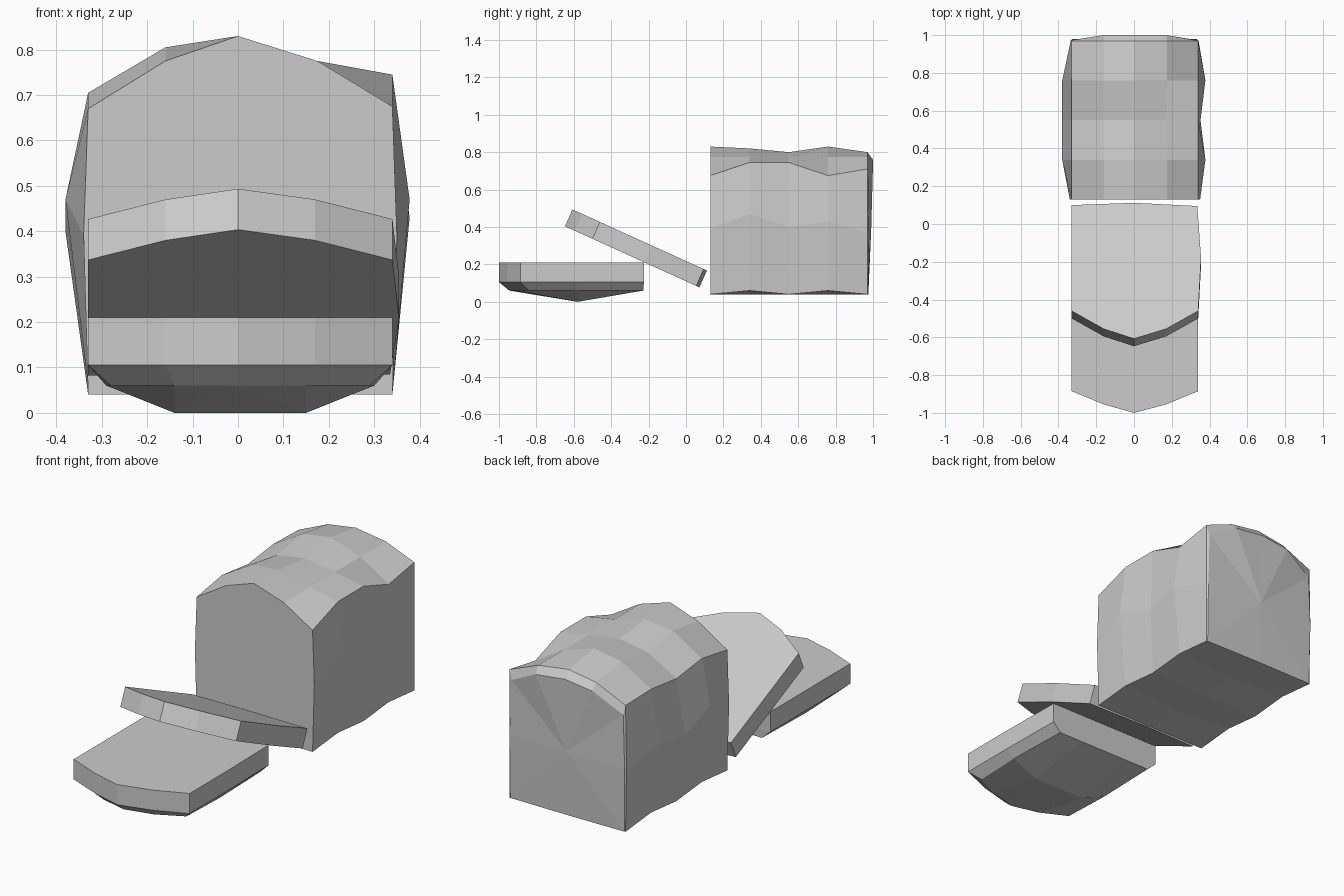
import bpy, bmesh

if "Cube" in bpy.data.objects:
    bpy.data.objects.remove(bpy.data.objects["Cube"])


def loft(name, rings, first=True, last=True):
    """Skin matching closed rings with flat faces and cap the ends."""
    bm = bmesh.new()
    vs = [[bm.verts.new(p) for p in ring] for ring in rings]
    for a, b in zip(vs, vs[1:]):
        for i in range(len(a)):
            j = (i + 1) % len(a)
            bm.faces.new((a[i], a[j], b[j], b[i]))
    if first:
        bm.faces.new(vs[0])
    if last:
        bm.faces.new(vs[-1])
    bmesh.ops.recalc_face_normals(bm, faces=bm.faces)
    return bm


def finish(name, bm):
    bmesh.ops.recalc_face_normals(bm, faces=bm.faces)
    mesh = bpy.data.meshes.new(name)
    bm.to_mesh(mesh)
    bm.free()
    bpy.context.collection.objects.link(bpy.data.objects.new(name, mesh))


# Loaf: wavy cross-sections from the cut face to the heel
# y, right waist, left waist, waist z, shoulder z R/L, upper z R/L, ridge z, bottom edge z
sections = [
    (0.13, 0.35, -0.34, 0.39, 0.675, 0.67, 0.775, 0.775, 0.83, 0.04),
    (0.34, 0.378, -0.38, 0.47, 0.745, 0.705, 0.775, 0.805, 0.82, 0.06),
    (0.55, 0.352, -0.38, 0.40, 0.745, 0.68, 0.775, 0.775, 0.80, 0.04),
    (0.76, 0.378, -0.38, 0.43, 0.675, 0.705, 0.775, 0.805, 0.83, 0.06),
    (0.97, 0.342, -0.335, 0.37, 0.71, 0.70, 0.775, 0.775, 0.80, 0.04),
]
rings = []
for y, xr, xl, zw, sr, sl, ur, ul, top, zb in sections:
    rings.append([(0, y, 0.04), (0.34, y, zb), (xr, y, zw), (0.34, y, sr),
                  (0.175, y, ur), (0, y, top), (-0.16, y, ul),
                  (-0.33, y, sl), (xl, y, zw), (-0.33, y, zb)])
# Rounded rim of the heel
rings.append([(0, 0.975, 0.04), (0.335, 0.972, 0.04), (0.335, 0.978, 0.37),
              (0.325, 0.975, 0.66), (0.17, 1.0, 0.74), (0, 1.0, 0.76),
              (-0.16, 1.0, 0.74), (-0.32, 0.975, 0.65),
              (-0.33, 0.978, 0.37), (-0.325, 0.972, 0.04)])
bm = loft("loaf", rings, last=False)
bm.verts.ensure_lookup_table()
rim = list(bm.verts)[-10:]
centre = bm.verts.new((0, 0.99, 0.38))
for i in range(10):
    bm.faces.new((rim[i], rim[(i + 1) % 10], centre))
finish("loaf", bm)

# Leaning slice: domed bread outline, extruded along its tilted normal
outline = [(0.335, 0.095), (0.355, -0.18), (0.34, -0.46), (0.17, -0.555),
           (0, -0.607), (-0.16, -0.555), (-0.33, -0.46), (-0.33, 0.10), (0, 0.112)]
upper = [(x, y, 0.218 - 0.454 * y) for x, y in outline]
lower = [(x, y - 0.04, z - 0.09) for x, y, z in upper]
finish("leaning_slice", loft("leaning_slice", [upper, lower]))

# Flat end slice: straight crust wall, bevel and bulging heel underneath
outline = [(0.335, -0.225), (0.34, -0.58), (0.34, -0.885), (0.17, -0.955),
           (0, -1.0), (-0.16, -0.955), (-0.33, -0.885), (-0.33, -0.58), (-0.33, -0.225)]
inset = [(0.29, -0.228), (0.30, -0.58), (0.29, -0.84), (0.15, -0.91),
         (0, -0.945), (-0.14, -0.91), (-0.28, -0.84), (-0.29, -0.58), (-0.28, -0.228)]
bm = loft("end_slice", [[(x, y, 0.21) for x, y in outline],
                        [(x, y, 0.105) for x, y in outline],
                        [(x, y, 0.06) for x, y in inset]], last=False)
bm.verts.ensure_lookup_table()
e = list(bm.verts)[-9:]
r, l = bm.verts.new((0.15, -0.58, 0)), bm.verts.new((-0.14, -0.58, 0))
br, bl = bm.verts.new((0.15, -0.228, 0.06)), bm.verts.new((-0.14, -0.228, 0.06))
for face in ((e[0], e[1], r, br), (e[1], e[2], e[3], r), (r, e[3], e[4]),
             (r, e[4], l), (e[4], e[5], l), (e[5], e[6], e[7], l),
             (e[7], e[8], bl, l), (br, r, l, bl), (e[8], bl, br, e[0])):
    # The last strip is collinear with the back edge, so skip it
    if face[0] is not e[8]:
        bm.faces.new(face)
finish("end_slice", bm)
